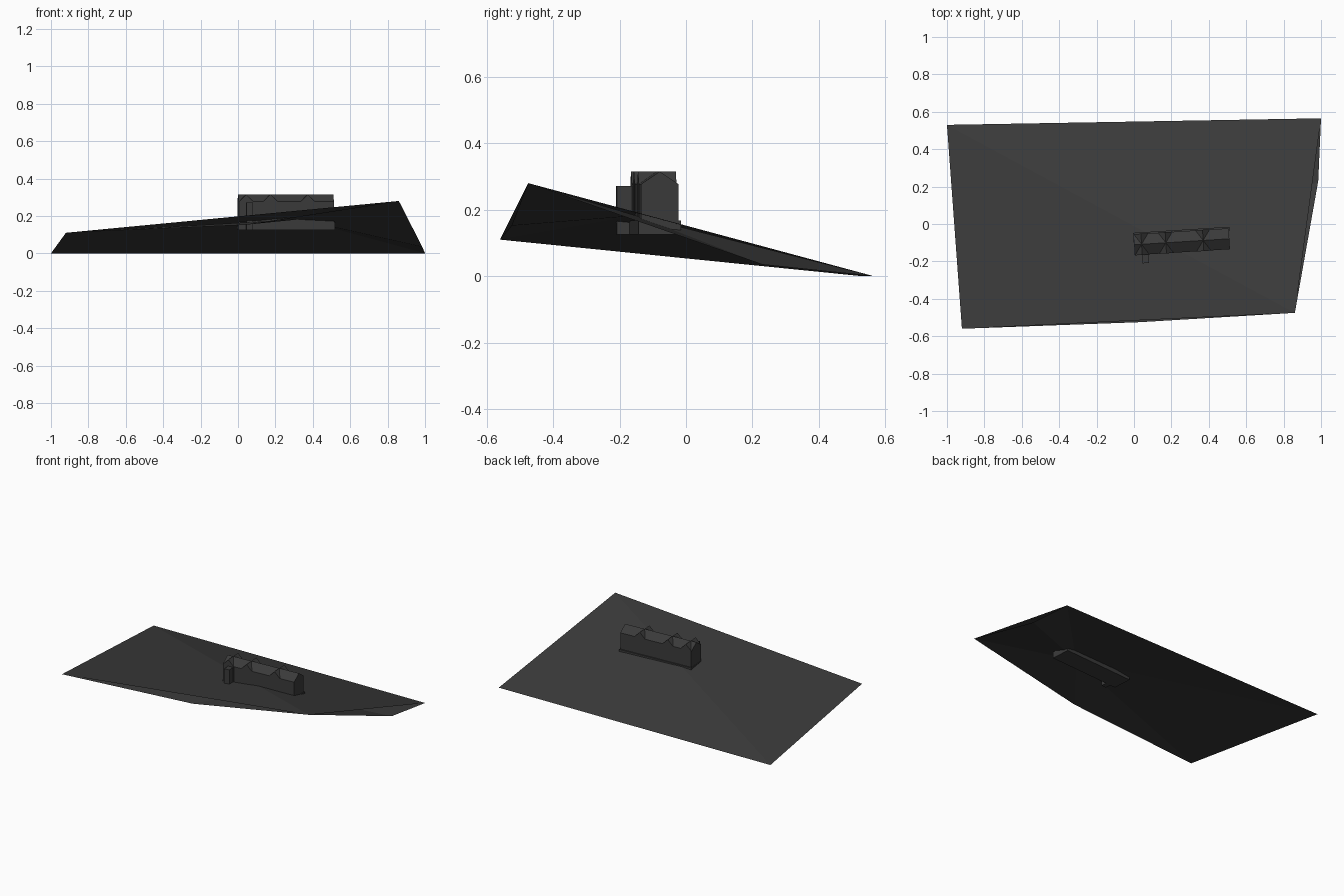
import bpy, bmesh, math
from mathutils import Matrix

if "Cube" in bpy.data.objects:
    bpy.data.objects.remove(bpy.data.objects["Cube"])

mat = bpy.data.materials.new("dark grey")
mat.diffuse_color = (0.043, 0.043, 0.043, 1)
mat.use_nodes = True
mat.node_tree.nodes["Principled BSDF"].inputs["Base Color"].default_value = mat.diffuse_color


def add_object(name, verts, faces, matrix=None, solid=True):
    mesh = bpy.data.meshes.new(name)
    mesh.from_pydata(verts, [], faces)
    mesh.materials.append(mat)
    if solid:
        bm = bmesh.new()
        bm.from_mesh(mesh)
        bmesh.ops.recalc_face_normals(bm, faces=bm.faces)
        bm.to_mesh(mesh)
        bm.free()
    obj = bpy.data.objects.new(name, mesh)
    bpy.context.collection.objects.link(obj)
    if matrix:
        obj.matrix_world = matrix
    return obj


def prism(name, profile, a, b, axis, matrix):
    """Extrude a (side, z) profile from a to b along local x or y."""
    def point(t, s, z):
        return (t, s, z) if axis == "x" else (s, t, z)
    n = len(profile)
    verts = [point(t, s, z) for t in (a, b) for s, z in profile]
    faces = [tuple(range(n)), tuple(range(2 * n - 1, n - 1, -1))]
    faces += [(i, (i + 1) % n, n + (i + 1) % n, n + i) for i in range(n)]
    return add_object(name, verts, faces, matrix)


def gable(half, base, eave, ridge):
    return [(-half, base), (half, base), (half, eave), (0, ridge), (-half, eave)]


def rect(half, base, top):
    return [(-half, base), (half, base), (half, top), (-half, top)]


# Sloping hillside: upper sheet folded along one diagonal
front_left, front_right = (-0.92, -0.56, 0.11), (0.86, -0.475, 0.28)
back_right, back_left = (1, 0.565, 0), (-1, 0.53, 0)
add_object("hillside", [front_left, front_right, back_right, back_left],
           [(0, 1, 3), (1, 2, 3)], solid=False)

# Second ground sheet just beneath, fanned around a point under the building
rim = [front_left, (0.03, -0.525, 0.152), front_right, (0.985, 0.23, 0.035),
       back_right, back_left]
add_object("lower_ground", rim + [(0.33, -0.15, 0.182)],
           [(i, (i + 1) % 6, 6) for i in range(6)], solid=False)

# Building frame, turned slightly on the hillside
frame = Matrix.Translation((0.255, -0.095, 0)) @ Matrix.Rotation(math.radians(3.6), 4, "Z")

# Long main hall with pitched roof
prism("main_hall", gable(0.056, 0.125, 0.277, 0.315), -0.255, 0.255, "x", frame)

# Foundation course showing along the back
prism("foundation", rect(0.064, 0.125, 0.168), -0.256, 0.259, "x", frame)

# Cross gables running from front to back at ridge height
for i, x in enumerate((-0.215, -0.085, 0.115)):
    prism(f"cross_gable_{i + 1}", gable(0.038, 0.125, 0.277, 0.315), -0.057, 0.057, "y",
          frame @ Matrix.Translation((x, 0, 0)))

# Small flat-topped annex at the front
prism("front_annex", rect(0.018, 0.125, 0.272), -0.102, -0.05, "y",
      frame @ Matrix.Translation((-0.199, 0, 0)))
